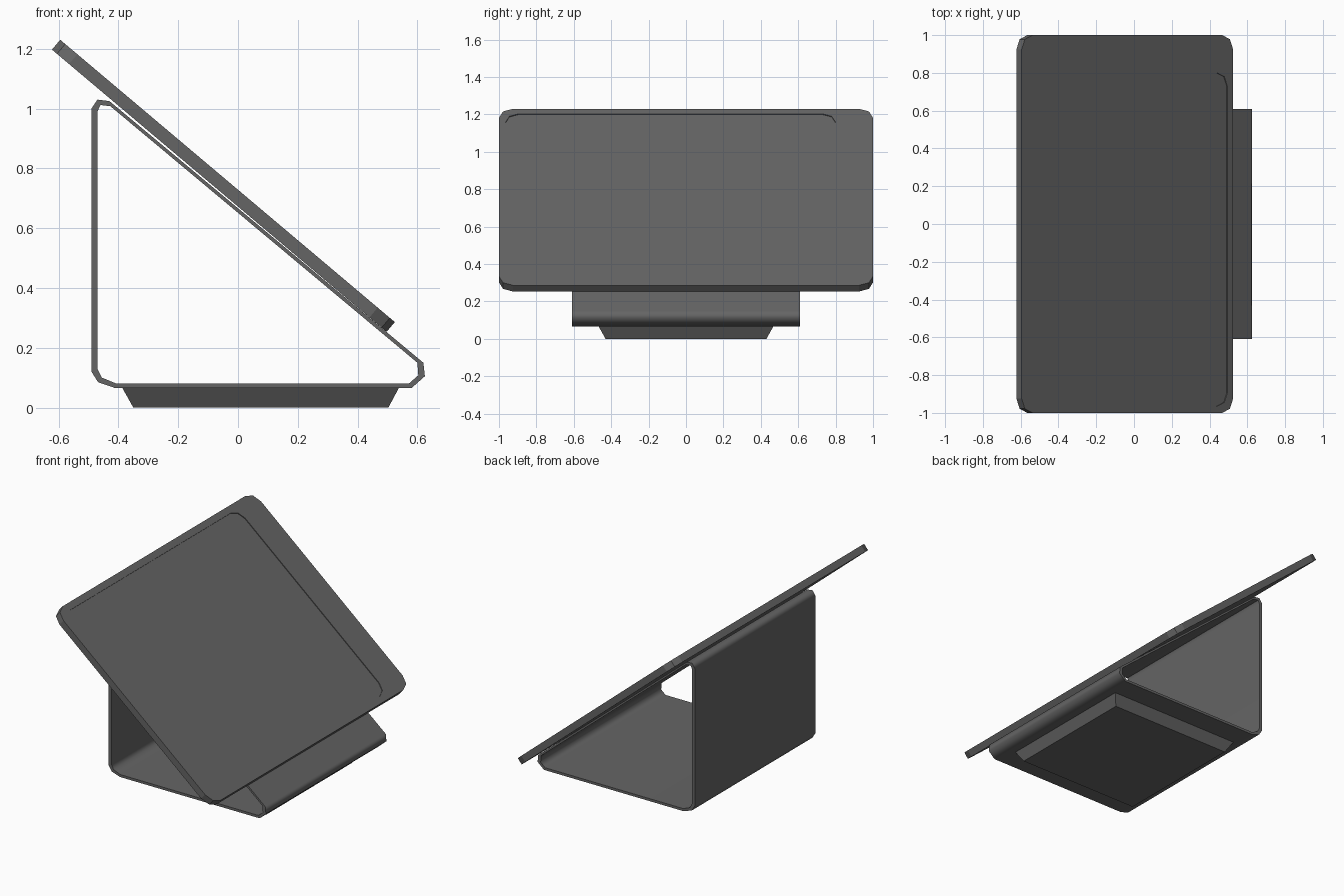
import bpy, bmesh, math
from mathutils import Matrix, Vector

if "Cube" in bpy.data.objects:
    bpy.data.objects.remove(bpy.data.objects["Cube"], do_unlink=True)

grey = bpy.data.materials.new("dark_grey")
grey.use_nodes = True
colour = (0.13, 0.13, 0.13, 1)
grey.diffuse_color = colour
grey.node_tree.nodes["Principled BSDF"].inputs["Base Color"].default_value = colour


def loft(name, loops, closed=False, matrix=None):
    """Skin matching loops with quads; cap the ends, or join them into a ring."""
    bm = bmesh.new()
    rings = [[bm.verts.new(p) for p in loop] for loop in loops]
    n = len(rings[0])
    pairs = list(zip(rings, rings[1:]))
    if closed:
        pairs.append((rings[-1], rings[0]))
    else:
        bm.faces.new(rings[0])
        bm.faces.new(rings[-1])
    for a, b in pairs:
        for i in range(n):
            j = (i + 1) % n
            bm.faces.new((a[i], a[j], b[j], b[i]))
    bmesh.ops.recalc_face_normals(bm, faces=bm.faces)
    if matrix:
        bm.transform(matrix)
    mesh = bpy.data.meshes.new(name)
    bm.to_mesh(mesh)
    bm.free()
    mesh.materials.append(grey)
    obj = bpy.data.objects.new(name, mesh)
    bpy.context.collection.objects.link(obj)
    return obj


def rounded_rect(x0, x1, y0, y1, z, r, steps=2):
    """Rectangle with rounded corners, counter-clockwise at height z."""
    corners = [(x1 - r, y1 - r), (x0 + r, y1 - r), (x0 + r, y0 + r), (x1 - r, y0 + r)]
    points = []
    for k, (cx, cy) in enumerate(corners):
        for s in range(steps + 1):
            a = math.pi / 2 * (k + s / steps)
            points.append((cx + r * math.cos(a), cy + r * math.sin(a), z))
    return points


# Tilted panel with a shallow, off-centre screen recess
half = 0.732
tilt = Matrix.Translation((-0.035, 0, 0.758)) @ Matrix.Rotation(math.radians(40.15), 4, "Y")
screen = (-half + 0.042, half - 0.04, -0.965, 0.80)
loft("display_panel", [
    rounded_rect(-half, half, -1, 1, -0.043, 0.075),
    rounded_rect(-half, half, -1, 1, 0, 0.075),
    rounded_rect(*screen, 0, 0.07),
    rounded_rect(*screen, -0.005, 0.07),
], matrix=tilt)

# Folded sheet stand: a thin triangular sleeve, open at both sides
outer = [(-0.49, 1.0), (-0.47, 1.03), (-0.43, 1.025), (0.62, 0.15), (0.625, 0.105),
         (0.58, 0.065), (-0.41, 0.065), (-0.468, 0.085), (-0.49, 0.12)]
inner = [(-0.47, 0.99), (-0.46, 1.012), (-0.427, 1.008), (0.6, 0.15), (0.603, 0.108),
         (0.572, 0.081), (-0.408, 0.081), (-0.455, 0.1), (-0.47, 0.13)]
w = 0.61
stand = loft("folded_stand", [[(x, y, z) for x, z in profile]
             for profile, y in ((outer, -w), (outer, w), (inner, w), (inner, -w))], closed=True)
bpy.context.view_layer.objects.active = stand
stand.select_set(True)
bpy.ops.object.shade_smooth_by_angle(angle=math.radians(70))
stand.select_set(False)
weighted = stand.modifiers.new("flat_panels", "WEIGHTED_NORMAL")
weighted.keep_sharp = True

# Tapered foot under the stand
def rectangle(x0, x1, y, z):
    return [(x0, -y, z), (x1, -y, z), (x1, y, z), (x0, y, z)]

loft("base_foot", [rectangle(-0.35, 0.503, 0.43, 0), rectangle(-0.387, 0.538, 0.467, 0.066)])
